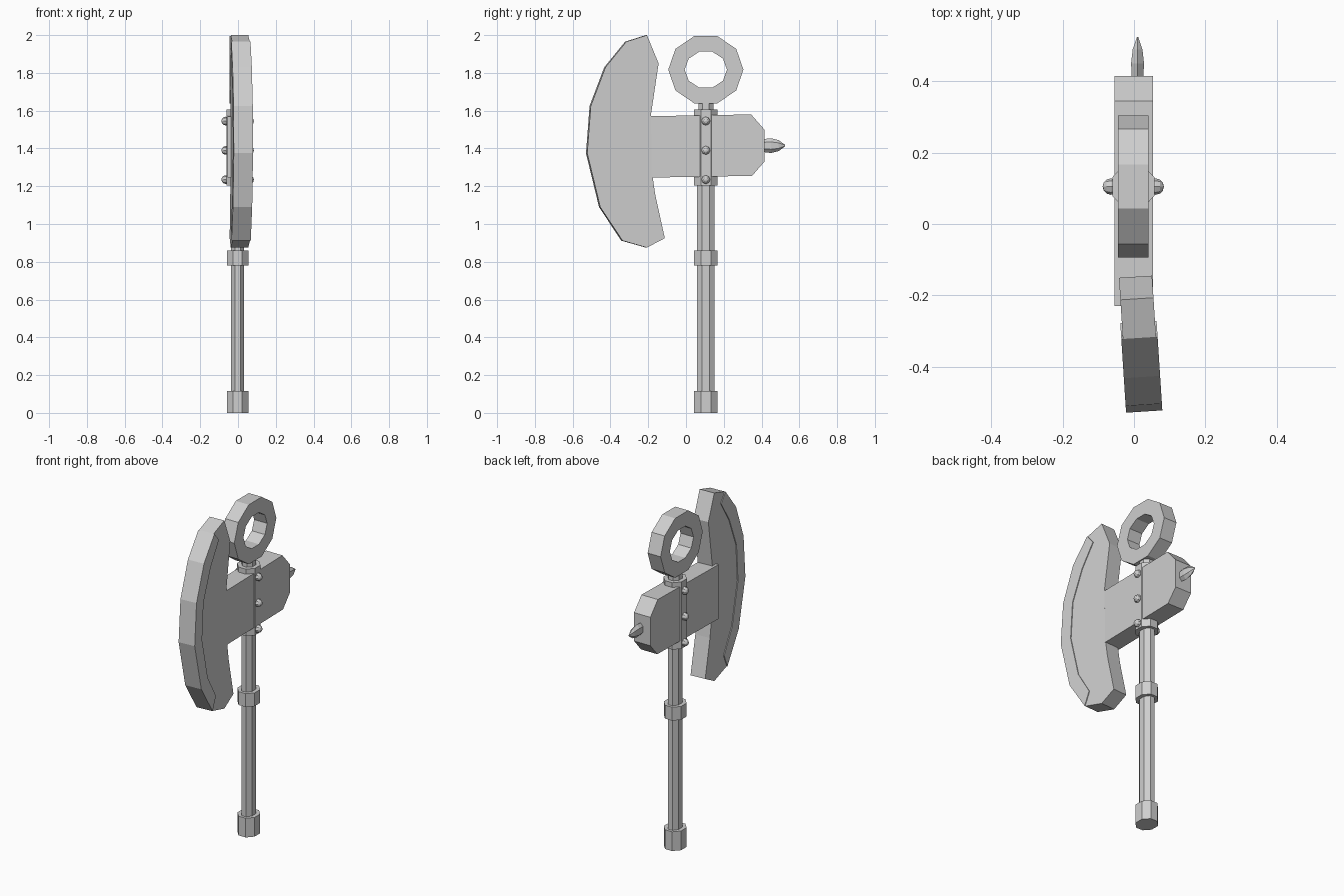
import bpy, bmesh, math
from mathutils import Matrix, Vector

if "Cube" in bpy.data.objects:
    bpy.data.objects.remove(bpy.data.objects["Cube"])

steel = bpy.data.materials.new("plain_grey")
steel.use_nodes = True
GREY = (0.62, 0.62, 0.62, 1)
steel.diffuse_color = GREY
steel.node_tree.nodes["Principled BSDF"].inputs["Base Color"].default_value = GREY

AX, AY = -0.002, 0.105   # shaft axis


def finish(name, bm):
    bmesh.ops.recalc_face_normals(bm, faces=bm.faces)
    mesh = bpy.data.meshes.new(name)
    bm.to_mesh(mesh)
    bm.free()
    mesh.materials.append(steel)
    obj = bpy.data.objects.new(name, mesh)
    bpy.context.collection.objects.link(obj)
    return obj


def slab(name, outline, half, center=0.0, turn=None):
    """Extrude a side outline of (y, z) points along x."""
    bm = bmesh.new()
    face = bm.faces.new([bm.verts.new((center - half, y, z)) for y, z in outline])
    out = bmesh.ops.extrude_face_region(bm, geom=[face])["geom"]
    moved = [v for v in out if isinstance(v, bmesh.types.BMVert)]
    bmesh.ops.translate(bm, verts=moved, vec=(2 * half, 0, 0))
    if turn:
        pivot, angle = turn
        bmesh.ops.rotate(bm, verts=bm.verts, cent=pivot,
                         matrix=Matrix.Rotation(angle, 3, "Z"))
    return finish(name, bm)


def octagon(name, z0, z1, half_x, half_y):
    """Upright eight-sided bar with flats facing x and y."""
    bm = bmesh.new()
    r = 1 / math.cos(math.pi / 8)
    place = (Matrix.Translation((AX, AY, (z0 + z1) / 2))
             @ Matrix.Diagonal((half_x, half_y, 1, 1))
             @ Matrix.Rotation(math.pi / 8, 4, "Z"))
    bmesh.ops.create_cone(bm, cap_ends=True, segments=8, radius1=r, radius2=r,
                          depth=z1 - z0, matrix=place)
    return finish(name, bm)


# Handle with its collars and the neck under the ring
octagon("shaft", 0.05, 1.25, 0.035, 0.047)
octagon("pommel", 0, 0.115, 0.057, 0.063)
octagon("grip_collar", 0.78, 0.86, 0.057, 0.063)
octagon("head_socket", 1.205, 1.605, 0.059, 0.063)
octagon("ring_neck", 1.58, 1.68, 0.036, 0.04)

# Hammer block running through the socket into the blade
slab("hammer_block", [(-0.23, 1.57), (0.345, 1.58), (0.415, 1.5), (0.415, 1.33),
                      (0.35, 1.255), (-0.23, 1.245)], 0.054, -0.001)

# Crescent blade, slightly turned, with a raised cutting band
turn = (Vector((0.004, -0.145, 0)), math.radians(3.7))
edge = [(-0.32, 1.965), (-0.43, 1.83), (-0.508, 1.625), (-0.527, 1.375),
        (-0.458, 1.09), (-0.34, 0.912)]
back = [(-0.21, 0.875), (-0.115, 0.925), (-0.165, 1.15), (-0.18, 1.25),
        (-0.19, 1.57), (-0.175, 1.67), (-0.148, 1.85), (-0.21, 2.0)]
band = [(-0.305, 0.99), (-0.39, 1.13), (-0.45, 1.38), (-0.435, 1.6),
        (-0.36, 1.78), (-0.275, 1.91)]
slab("blade", edge + back, 0.0465, 0.004, turn)
slab("cutting_band", edge + band, 0.051, 0.004, turn)

# Top ring: ten-sided band with an oval hole
bm = bmesh.new()
SIDES = 10
loops = []
for x, ry, rz in ((-0.045, 0.199, 0.187), (0.041, 0.199, 0.187),
                  (0.041, 0.112, 0.1), (-0.045, 0.112, 0.1)):
    angles = [math.tau * i / SIDES for i in range(SIDES)]
    loops.append([bm.verts.new((x, AY + ry * math.cos(a), 1.817 + rz * math.sin(a)))
                  for a in angles])
for k, loop in enumerate(loops):
    after = loops[(k + 1) % len(loops)]
    for i in range(SIDES):
        j = (i + 1) % SIDES
        bm.faces.new((loop[i], loop[j], after[j], after[i]))
finish("top_ring", bm)

# Rivets on both sides of the socket
for side, label in ((1, "left"), (-1, "right")):
    for n, z in enumerate((1.235, 1.39, 1.545)):
        bm = bmesh.new()
        place = (Matrix.Translation((AX + side * 0.063, AY, z))
                 @ Matrix.Rotation(math.pi / 2, 4, "Y"))
        bmesh.ops.create_uvsphere(bm, u_segments=8, v_segments=6, radius=0.023,
                                  matrix=place)
        finish(f"rivet_{label}_{n + 1}", bm)

# Rear spike: six-sided tapering point
bm = bmesh.new()
rings = []
for y, s in ((0.4, 0.85), (0.45, 1), (0.49, 0.75), (0.525, 0.1)):
    angles = [math.tau * i / 6 for i in range(6)]
    rings.append([bm.verts.new((0.01 + 0.021 * s * math.sin(a), y,
                                1.415 + 0.039 * s * math.cos(a))) for a in angles])
for a, b in zip(rings, rings[1:]):
    for i in range(6):
        j = (i + 1) % 6
        bm.faces.new((a[i], a[j], b[j], b[i]))
bm.faces.new(rings[0])
bm.faces.new(rings[-1])
finish("rear_spike", bm)
